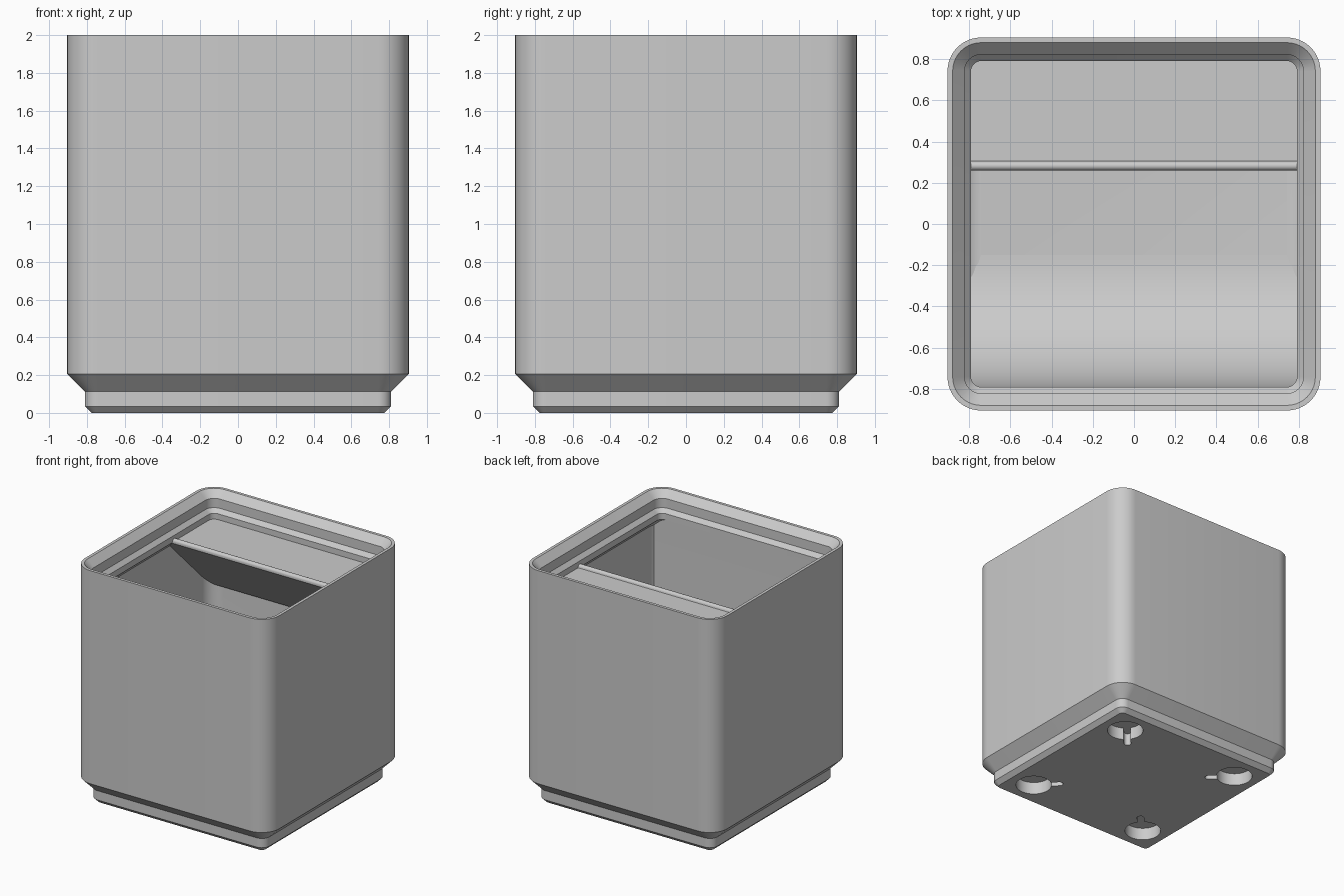
import bpy, bmesh
from math import sin, cos, pi, radians, asin
from mathutils import Matrix

if "Cube" in bpy.data.objects:
    bpy.data.objects.remove(bpy.data.objects["Cube"], do_unlink=True)

grey = bpy.data.materials.new("plain_grey")
grey.use_nodes = True
grey.diffuse_color = (0.6, 0.6, 0.6, 1)
grey.node_tree.nodes["Principled BSDF"].inputs["Base Color"].default_value = (0.6, 0.6, 0.6, 1)


def finish(bm, name):
    bmesh.ops.recalc_face_normals(bm, faces=bm.faces)
    mesh = bpy.data.meshes.new(name)
    bm.to_mesh(mesh)
    bm.free()
    mesh.materials.append(grey)
    obj = bpy.data.objects.new(name, mesh)
    bpy.context.collection.objects.link(obj)
    return obj


def smooth(obj):
    bpy.ops.object.select_all(action="DESELECT")
    obj.select_set(True)
    bpy.context.view_layer.objects.active = obj
    bpy.ops.object.shade_smooth_by_angle(angle=radians(25))


def rounded_square(half, radius, steps=10):
    c = half - radius
    pts = []
    for k in range(4):
        sx, sy = ((1, 1), (-1, 1), (-1, -1), (1, -1))[k]
        for i in range(steps + 1):
            a = (k + i / steps) * pi / 2
            pts.append((sx * c + radius * cos(a), sy * c + radius * sin(a)))
    return pts


def arc(cx, cy, r, start, end, steps):
    return [(cx + r * cos(start + (end - start) * i / steps),
             cy + r * sin(start + (end - start) * i / steps)) for i in range(steps + 1)]


def prism(name, pts, length, matrix=Matrix()):
    """Extrude a flat outline along its own z axis, then place it."""
    bm = bmesh.new()
    face = bm.faces.new([bm.verts.new((x, y, 0)) for x, y in pts])
    res = bmesh.ops.extrude_face_region(bm, geom=[face])
    verts = [v for v in res["geom"] if isinstance(v, bmesh.types.BMVert)]
    bmesh.ops.translate(bm, verts=verts, vec=(0, 0, length))
    bmesh.ops.transform(bm, matrix=matrix, verts=bm.verts)
    return finish(bm, name)


# Bin body: stepped foot, outer wall, stacking lip, cavity with filleted floor
OUT, LIP, WALL, FLOOR, FILLET = 0.905, 0.791, 0.864, 0.305, 0.121
rings = [(0.776, 0.035, 0), (0.811, 0.07, 0.035), (0.811, 0.07, 0.113),
         (OUT, 0.163, 0.207), (OUT, 0.163, 2), (0.88, 0.138, 2),
         (0.822, 0.08, 1.942), (0.822, 0.08, 1.864), (LIP, 0.05, 1.831),
         (LIP, 0.05, 1.779), (WALL, 0.122, 1.706)]
for i in range(9):
    a = i / 8 * pi / 2
    inset = FILLET * (1 - cos(a))
    rings.append((WALL - inset, 0.122 - inset, FLOOR + FILLET * (1 - sin(a))))

bm = bmesh.new()
loops = [[bm.verts.new((x, y, z)) for x, y in rounded_square(h, r)] for h, r, z in rings]
for low, high in zip(loops, loops[1:]):
    n = len(low)
    for i in range(n):
        j = (i + 1) % n
        bm.faces.new((low[i], low[j], high[j], high[i]))
bm.faces.new(loops[0])
bm.faces.new(loops[-1])
body = finish(bm, "bin_body")

# Magnet pockets with a release slot pointing to the centre
R, S = 0.142, 0.028
gap = asin(S / R)
keyhole = arc(0, 0, R, gap, 2 * pi - gap, 40) + arc(0.207, 0, S, -pi / 2, pi / 2, 8)
for k in range(4):
    turn = Matrix.Rotation(k * pi / 2 + pi / 4, 4, "Z")
    place = turn @ Matrix.Translation((-0.802, 0, -0.05))
    cutter = prism("pocket_cutter", keyhole, 0.155, place)
    cutter.hide_render = True
    mod = body.modifiers.new("pocket", "BOOLEAN")
    mod.operation = "DIFFERENCE"
    mod.solver = "EXACT"
    mod.object = cutter
    bpy.context.view_layer.objects.active = body
    bpy.ops.object.modifier_apply(modifier=mod.name)
    bpy.data.objects.remove(cutter, do_unlink=True)
smooth(body)

# Outlines drawn in (y, z) and run across the width along x
SIDE = 0.866
across = Matrix(((0, 0, 1, -SIDE), (1, 0, 0, 0), (0, 1, 0, 0), (0, 0, 0, 1)))

# Front scoop, flush with the lip and curving down to the floor
SCOOP = 0.64
scoop = [(-0.84, 1.79), (-0.84, FLOOR - 0.01), (LIP * -1 + SCOOP, FLOOR - 0.01)]
scoop += arc(SCOOP - LIP, FLOOR + SCOOP, SCOOP, 1.5 * pi, pi, 24) + [(-LIP, 1.79)]
smooth(prism("front_scoop", scoop, 2 * SIDE, across))

# Label shelf at the back, with a raised rounded front ridge and sloped underside
shelf = [(0.84, 1.2), (0.84, 1.782), (0.305, 1.782)]
shelf += arc(0.282, 1.784, 0.022, 0, pi, 10) + [(0.26, 1.772)]
smooth(prism("label_shelf", shelf, 2 * SIDE, across))
